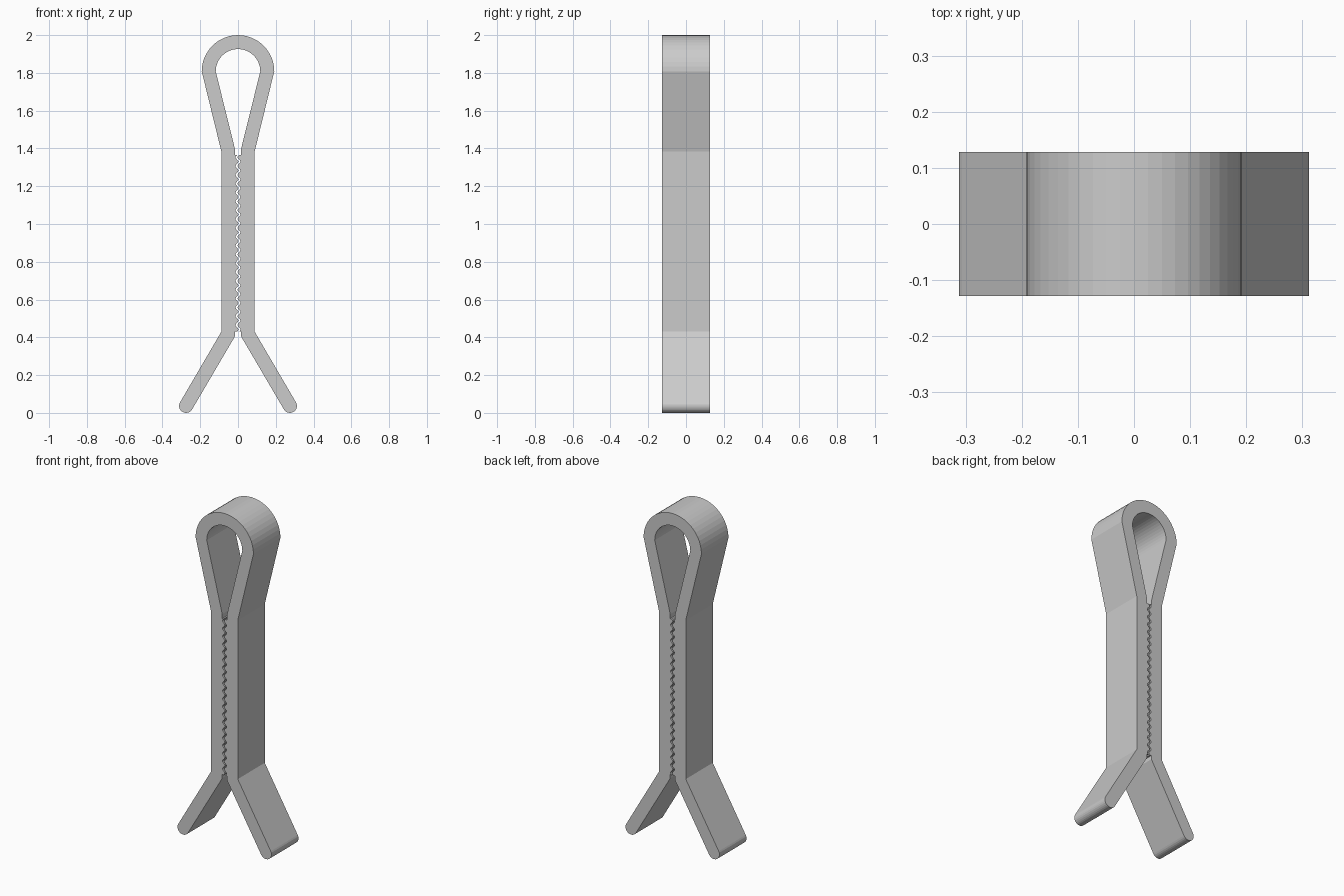
import bpy, bmesh
from math import pi, sin, cos, atan2

if "Cube" in bpy.data.objects:
    bpy.data.objects.remove(bpy.data.objects["Cube"])

HALF_DEPTH = 0.128
TEETH = 20
Z_LOW, Z_HIGH = 0.43, 1.365


def arc(cx, cz, r, a0, a1, n):
    return [(cx + r * cos(a0 + (a1 - a0) * i / n),
             cz + r * sin(a0 + (a1 - a0) * i / n)) for i in range(n + 1)]


def teeth(side):
    # wavy gripping edge, listed bottom to top; both jaws share the wave so they interlock
    n = TEETH * 8
    return [(side * 0.0055 + 0.008 * sin(2 * pi * TEETH * i / n),
             Z_LOW + (Z_HIGH - Z_LOW) * i / n) for i in range(n + 1)]


def foot(side):
    # rounded leg tip, listed from the outer edge to the inner edge
    a = atan2(0.225, 0.37)
    pts = arc(0.275, 0.037, 0.037, a, a - pi, 12)
    return [(side * x, z) for x, z in pts]


# closed outline: outer loop, left leg, left jaw, inner loop, right jaw, right leg
outline = arc(0, 1.808, 0.192, 0, pi, 24)
outline += [(-0.088, 1.383), (-0.088, 0.43)]
outline += foot(-1)
outline += [(-0.015, 0.407), (-0.015, Z_LOW)]
outline += teeth(-1)
outline += [(-0.015, Z_HIGH), (-0.015, 1.392)]
outline += arc(0, 1.808, 0.118, pi, 0, 24)
outline += [(0.015, 1.392), (0.015, Z_HIGH)]
outline += teeth(1)[::-1]
outline += [(0.015, Z_LOW), (0.015, 0.407)]
outline += foot(1)[::-1]
outline += [(0.088, 0.43), (0.088, 1.383)]

# extrude the outline through the depth of the clip
bm = bmesh.new()
face = bm.faces.new([bm.verts.new((x, -HALF_DEPTH, z)) for x, z in outline])
result = bmesh.ops.extrude_face_region(bm, geom=[face], use_keep_orig=True)
moved = [g for g in result["geom"] if isinstance(g, bmesh.types.BMVert)]
bmesh.ops.translate(bm, verts=moved, vec=(0, 2 * HALF_DEPTH, 0))
bmesh.ops.recalc_face_normals(bm, faces=bm.faces)
bmesh.ops.triangulate(bm, faces=[f for f in bm.faces if len(f.verts) > 4])

mesh = bpy.data.meshes.new("clip_body")
bm.to_mesh(mesh)
bm.free()
clip = bpy.data.objects.new("clip_body", mesh)
bpy.context.collection.objects.link(clip)
